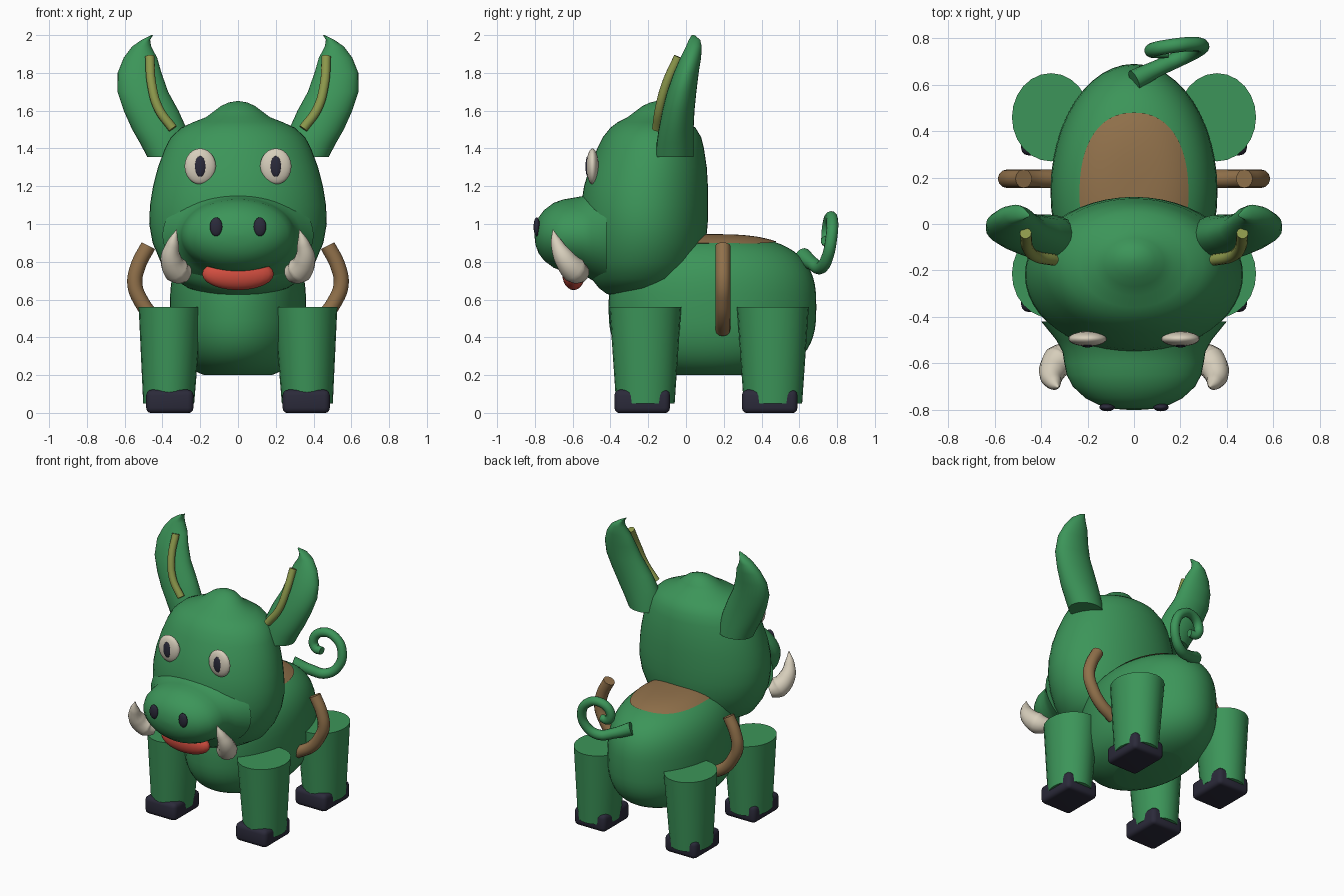
import bpy, bmesh, math
from mathutils import Vector

if "Cube" in bpy.data.objects:
    bpy.data.objects.remove(bpy.data.objects["Cube"])


def material(name, rgb):
    m = bpy.data.materials.new(name)
    m.diffuse_color = (*rgb, 1)
    m.use_nodes = True
    m.node_tree.nodes["Principled BSDF"].inputs["Base Color"].default_value = m.diffuse_color
    return m


GREEN = material("green_skin", (0.045, 0.30, 0.10))
BROWN = material("brown_wood", (0.283, 0.165, 0.07))
CREAM = material("cream", (0.68, 0.62, 0.50))
DARK = material("dark_hoof", (0.024, 0.023, 0.042))
RED = material("red_mouth", (0.68, 0.08, 0.053))
OLIVE = material("olive", (0.26, 0.31, 0.07))
BODY_C, BODY_R, BODY_N = Vector((0, 0.14, 0.56)), Vector((0.36, 0.55, 0.38)), 2.8


def smooth(ob, angle=40):
    bpy.ops.object.select_all(action='DESELECT')
    ob.select_set(True)
    bpy.context.view_layer.objects.active = ob
    bpy.ops.object.shade_smooth_by_angle(angle=math.radians(angle))


def finish(name, bm, mat, angle=40):
    bmesh.ops.remove_doubles(bm, verts=bm.verts, dist=0.0002)
    bmesh.ops.recalc_face_normals(bm, faces=bm.faces)
    me = bpy.data.meshes.new(name)
    bm.to_mesh(me)
    bm.free()
    ob = bpy.data.objects.new(name, me)
    bpy.context.collection.objects.link(ob)
    me.materials.append(mat)
    smooth(ob, angle)
    return ob


def loft(name, rings, mat, angle=40):
    """Skin a list of equally sized point rings and cap both ends."""
    bm = bmesh.new()
    rows = [[bm.verts.new(p) for p in ring] for ring in rings]
    n = len(rows[0])
    for a, b in zip(rows, rows[1:]):
        for i in range(n):
            j = (i + 1) % n
            bm.faces.new((a[i], a[j], b[j], b[i]))
    bm.faces.new(rows[0])
    bm.faces.new(rows[-1])
    return finish(name, bm, mat, angle)


def hring(cx, cy, z, rx, ry, n=48):
    return [(cx + rx * math.cos(2 * math.pi * i / n),
             cy + ry * math.sin(2 * math.pi * i / n), z) for i in range(n)]


def ellipsoid(name, c, r, mat, seg=24):
    bm = bmesh.new()
    bmesh.ops.create_uvsphere(bm, u_segments=seg, v_segments=seg // 2, radius=1)
    for v in bm.verts:
        v.co = Vector((v.co.x * r[0] + c[0], v.co.y * r[1] + c[1], v.co.z * r[2] + c[2]))
    return finish(name, bm, mat, 60)


def tube(name, pts, radii, mat):
    """Round tube along a smooth path with a radius per point."""
    cu = bpy.data.curves.new(name, 'CURVE')
    cu.dimensions = '3D'
    cu.bevel_depth = 1.0
    cu.bevel_resolution = 4
    cu.resolution_u = 8
    cu.use_fill_caps = True
    sp = cu.splines.new('BEZIER')
    sp.bezier_points.add(len(pts) - 1)
    for bp, p, r in zip(sp.bezier_points, pts, radii):
        bp.co = p
        bp.radius = r
        bp.handle_left_type = bp.handle_right_type = 'AUTO'
    ob = bpy.data.objects.new(name, cu)
    bpy.context.collection.objects.link(ob)
    cu.materials.append(mat)
    bpy.ops.object.select_all(action='DESELECT')
    ob.select_set(True)
    bpy.context.view_layer.objects.active = ob
    bpy.ops.object.convert(target='MESH')
    smooth(bpy.context.view_layer.objects.active, 50)


# Body: full superellipsoid with a flat belly
rings = []
for k in range(33):
    t = math.pi * (k / 32 - 0.5)
    r = max(math.cos(t), 0.0001) ** (2 / BODY_N)
    z = BODY_C.z + BODY_R.z * math.copysign(abs(math.sin(t)) ** (2 / BODY_N), t)
    if z > 0.2:
        if not rings:
            rb = (1 - ((BODY_C.z - 0.2) / BODY_R.z) ** BODY_N) ** (1 / BODY_N)
            rings.append(hring(0, BODY_C.y, 0.2, BODY_R.x * rb, BODY_R.y * rb))
        rings.append(hring(0, BODY_C.y, z, BODY_R.x * r, BODY_R.y * r))
loft("body", rings, GREEN)

# Saddle patch following the back
rings = []
for k in range(13):
    f = max(1 - k / 12, 0.001)
    ring = []
    for i in range(48):
        a = 2 * math.pi * i / 48
        x = 0.235 * f * math.copysign(abs(math.cos(a)) ** 0.87, math.cos(a))
        y = 0.13 + 0.35 * f * math.copysign(abs(math.sin(a)) ** 0.87, math.sin(a))
        q = math.hypot(x / BODY_R.x, (y - BODY_C.y) / BODY_R.y)
        ring.append((x, y, BODY_C.z + BODY_R.z * (1 - q ** BODY_N) ** (1 / BODY_N) + 0.006))
    rings.append(ring)
loft("saddle_patch", rings[:-1], BROWN)

# Head: height, half width, front y, back y
head = [(0.61, 0.06, -0.34, -0.18), (0.63, 0.17, -0.42, -0.08), (0.66, 0.26, -0.46, -0.02),
        (0.71, 0.345, -0.50, 0.03), (0.8, 0.41, -0.535, 0.08), (0.9, 0.452, -0.55, 0.105),
        (1.0, 0.47, -0.555, 0.115), (1.1, 0.466, -0.555, 0.117), (1.2, 0.45, -0.54, 0.116),
        (1.3, 0.424, -0.51, 0.11), (1.4, 0.387, -0.47, 0.095), (1.46, 0.355, -0.44, 0.08),
        (1.51, 0.30, -0.40, 0.05), (1.54, 0.235, -0.36, 0.01), (1.565, 0.17, -0.31, -0.03),
        (1.595, 0.13, -0.27, -0.06), (1.625, 0.09, -0.23, -0.08), (1.643, 0.05, -0.19, -0.11),
        (1.65, 0.01, -0.16, -0.14)]
loft("head", [hring(0, (f + b) / 2, z, w, (b - f) / 2) for z, w, f, b in head], GREEN, 70)

# Snout: flared into the face, rounded at the front
snout = [(-0.42, 0.40, 0.27), (-0.50, 0.335, 0.235), (-0.55, 0.308, 0.207), (-0.60, 0.30, 0.198),
         (-0.65, 0.29, 0.19), (-0.70, 0.264, 0.172), (-0.75, 0.21, 0.135), (-0.78, 0.15, 0.096),
         (-0.797, 0.08, 0.05), (-0.802, 0.01, 0.006)]
loft("snout", [[(p[0], y, 0.94 + p[1]) for p in hring(0, 0, 0, rx, rz)]
               for y, rx, rz in snout], GREEN, 60)

# Mouth
ellipsoid("mouth", (0, -0.595, 0.735), (0.19, 0.06, 0.085), RED)

# Curly tail
tail = [(0.0, 0.62, 0.83), (0.1, 0.67, 0.79), (0.2, 0.715, 0.77), (0.275, 0.75, 0.83),
        (0.29, 0.77, 0.93), (0.24, 0.775, 1.01), (0.15, 0.765, 1.035), (0.08, 0.75, 0.98),
        (0.095, 0.745, 0.915), (0.15, 0.74, 0.91)]
tube("tail", tail, [0.045, 0.036, 0.034] + [0.031] * 6 + [0.026], GREEN)

# Ear: height, inner x, outer x, front y, back y
ear = [(1.355, 0.24, 0.48, -0.16, 0.04), (1.43, 0.25, 0.52, -0.155, 0.04),
       (1.5, 0.27, 0.56, -0.145, 0.04), (1.6, 0.315, 0.605, -0.125, 0.045),
       (1.7, 0.37, 0.638, -0.10, 0.055), (1.8, 0.405, 0.637, -0.065, 0.067),
       (1.88, 0.428, 0.605, -0.03, 0.08), (1.94, 0.46, 0.56, 0.0, 0.083),
       (1.975, 0.465, 0.51, 0.015, 0.075), (2.0, 0.45, 0.46, 0.03, 0.045)]

for s, side in ((-1, "left"), (1, "right")):
    loft(side + "_ear", [hring(s * (a + b) / 2, (f + k) / 2, z, (b - a) / 2, (k - f) / 2, 28)
                         for z, a, b, f, k in ear], GREEN, 50)
    # Ear lining strip
    tube(side + "_ear_strip",
         [(s * x, y, z) for x, y, z in ((0.345, -0.155, 1.505), (0.42, -0.14, 1.61),
                                        (0.457, -0.105, 1.74), (0.467, -0.04, 1.885))],
         [0.025] * 4, OLIVE)
    # Eyes and nostrils
    ellipsoid(side + "_eye", (s * 0.2, -0.495, 1.305), (0.083, 0.032, 0.095), CREAM)
    ellipsoid(side + "_pupil", (s * 0.2, -0.52, 1.305), (0.03, 0.012, 0.055), DARK)
    ellipsoid(side + "_nostril", (s * 0.116, -0.79, 0.985), (0.033, 0.017, 0.05), DARK)
    # Tusks
    tube(side + "_tusk",
         [(s * x, y, z) for x, y, z in ((0.28, -0.55, 0.735), (0.325, -0.59, 0.755),
                                        (0.355, -0.645, 0.82), (0.345, -0.685, 0.9),
                                        (0.325, -0.705, 0.97))],
         [0.05, 0.07, 0.055, 0.032, 0.002], CREAM)
    # Side handles
    tube(side + "_handle",
         [(s * x, 0.195, z) for x, z in ((0.475, 0.885), (0.53, 0.775), (0.546, 0.68),
                                         (0.515, 0.595), (0.45, 0.51), (0.34, 0.44))],
         [0.04] * 6, BROWN)
    # Tapered legs with block hooves
    for y, end in ((-0.215, "front"), (0.46, "back")):
        loft(f"{end}_{side}_leg", [hring(s * 0.367, y, 0.05, 0.135, 0.155, 24),
                                   hring(s * 0.358, y, 0.56, 0.168, 0.19, 24)], GREEN)
        bm = bmesh.new()
        bmesh.ops.create_cube(bm, size=1)
        for v in bm.verts:
            v.co = (s * 0.361 + v.co.x * 0.25, y - 0.017 + v.co.y * 0.294, 0.06 + v.co.z * 0.126)
        bmesh.ops.bevel(bm, geom=bm.edges[:], offset=0.03, segments=3, profile=0.5,
                        affect='EDGES')
        for v in bm.verts:
            v.co.z = max(v.co.z, 0)
        finish(f"{end}_{side}_hoof", bm, DARK)
